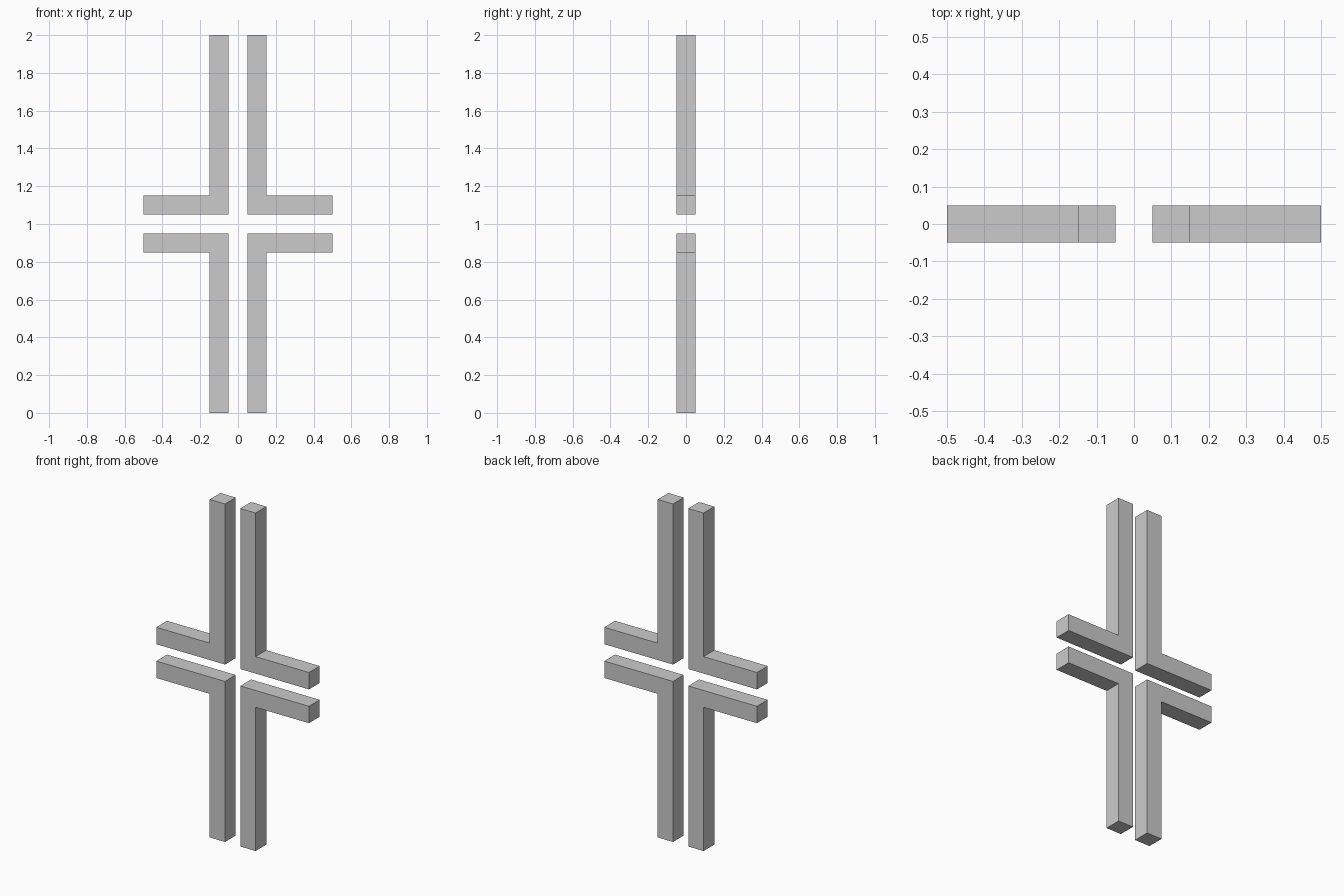
import bpy
import bmesh

cube = bpy.data.objects.get("Cube")
if cube:
    bpy.data.objects.remove(cube, do_unlink=True)

GAP = 0.05      # half the gap between brackets
BAR = 0.10      # square bar thickness
REACH = 0.50    # arm tip from the centre line
HEIGHT = 1.00   # post tip from the middle height

grey = bpy.data.materials.new("light_grey")
grey.use_nodes = True
colour = (0.6, 0.6, 0.6, 1)
grey.diffuse_color = colour
grey.node_tree.nodes["Principled BSDF"].inputs["Base Color"].default_value = colour


def bracket(name, side, up):
    """L-shaped bar with its corner near the centre, facing side and up."""
    inner = GAP + BAR
    profile = [(GAP, GAP), (REACH, GAP), (REACH, inner),
               (inner, inner), (inner, HEIGHT), (GAP, HEIGHT)]
    bm = bmesh.new()
    face = bm.faces.new([bm.verts.new((side * x, -BAR / 2, HEIGHT + up * z))
                         for x, z in profile])
    extruded = bmesh.ops.extrude_face_region(bm, geom=[face], use_keep_orig=True)
    moved = [v for v in extruded["geom"] if isinstance(v, bmesh.types.BMVert)]
    bmesh.ops.translate(bm, verts=moved, vec=(0, BAR, 0))
    bmesh.ops.recalc_face_normals(bm, faces=bm.faces)
    mesh = bpy.data.meshes.new(name)
    bm.to_mesh(mesh)
    bm.free()
    mesh.materials.append(grey)
    bpy.context.collection.objects.link(bpy.data.objects.new(name, mesh))


# Four brackets mirrored about the centre
for level, up in (("upper", 1), ("lower", -1)):
    for hand, side in (("left", 1), ("right", -1)):
        bracket(f"{level}_{hand}_bracket", side, up)
